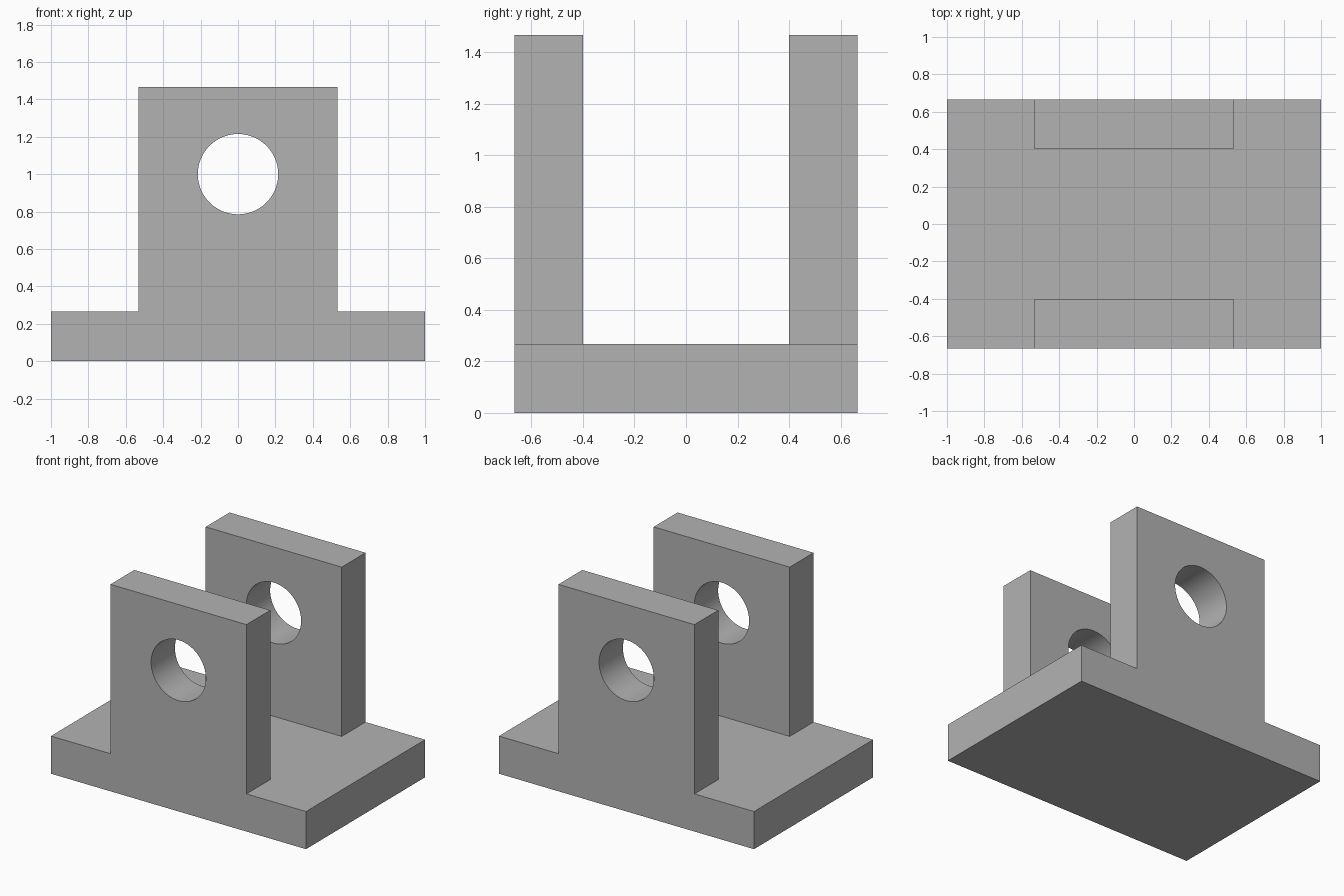
import bpy
import bmesh
from mathutils import Matrix

if "Cube" in bpy.data.objects:
    bpy.data.objects.remove(bpy.data.objects["Cube"], do_unlink=True)

# Main sizes
HALF_X, HALF_Y = 1.0, 0.6667
BASE_TOP, LUG_TOP = 0.2667, 1.4667
LUG_HALF_X, GAP_HALF_Y = 0.5333, 0.40
HOLE_Z, HOLE_RADIUS = 1.0, 0.2147

grey = bpy.data.materials.new("plain_grey")
grey.use_nodes = True
colour = (0.45, 0.45, 0.45, 1)
grey.diffuse_color = colour
grey.node_tree.nodes["Principled BSDF"].inputs["Base Color"].default_value = colour


def add_object(name, bm):
    bmesh.ops.recalc_face_normals(bm, faces=bm.faces)
    mesh = bpy.data.meshes.new(name)
    bm.to_mesh(mesh)
    bm.free()
    mesh.materials.append(grey)
    obj = bpy.data.objects.new(name, mesh)
    bpy.context.collection.objects.link(obj)
    return obj


def cut(target, cutter):
    cutter.hide_render = True
    mod = target.modifiers.new("cut", "BOOLEAN")
    mod.operation = "DIFFERENCE"
    mod.solver = "EXACT"
    mod.object = cutter
    bpy.context.view_layer.objects.active = target
    bpy.ops.object.modifier_apply(modifier=mod.name)
    bpy.data.objects.remove(cutter, do_unlink=True)


# Bracket body: base and lug outline extruded from front to back
right_half = [(HALF_X, 0), (HALF_X, BASE_TOP), (LUG_HALF_X, BASE_TOP), (LUG_HALF_X, LUG_TOP)]
outline = right_half + [(-x, z) for x, z in reversed(right_half)]
bm = bmesh.new()
face = bm.faces.new([bm.verts.new((x, -HALF_Y, z)) for x, z in outline])
grown = bmesh.ops.extrude_face_region(bm, geom=[face])["geom"]
bmesh.ops.translate(bm, vec=(0, 2 * HALF_Y, 0),
                    verts=[v for v in grown if isinstance(v, bmesh.types.BMVert)])
bracket = add_object("clevis_bracket", bm)

# Gap between the two lugs
bm = bmesh.new()
height = 2.0
bmesh.ops.create_cube(bm, size=1, matrix=Matrix.Translation((0, 0, BASE_TOP + height / 2))
                      @ Matrix.Diagonal((1.5, 2 * GAP_HALF_Y, height, 1)))
cut(bracket, add_object("gap_cutter", bm))

# Round pin hole through both lugs
bm = bmesh.new()
bmesh.ops.create_cone(bm, cap_ends=True, segments=96, radius1=HOLE_RADIUS,
                      radius2=HOLE_RADIUS, depth=2,
                      matrix=Matrix.Translation((0, 0, HOLE_Z)) @ Matrix.Rotation(1.5707963, 4, "X"))
cut(bracket, add_object("pin_hole_cutter", bm))

# Smooth hole walls, sharp edges elsewhere
bpy.ops.object.select_all(action="DESELECT")
bracket.select_set(True)
bpy.context.view_layer.objects.active = bracket
bpy.ops.object.shade_smooth_by_angle()
